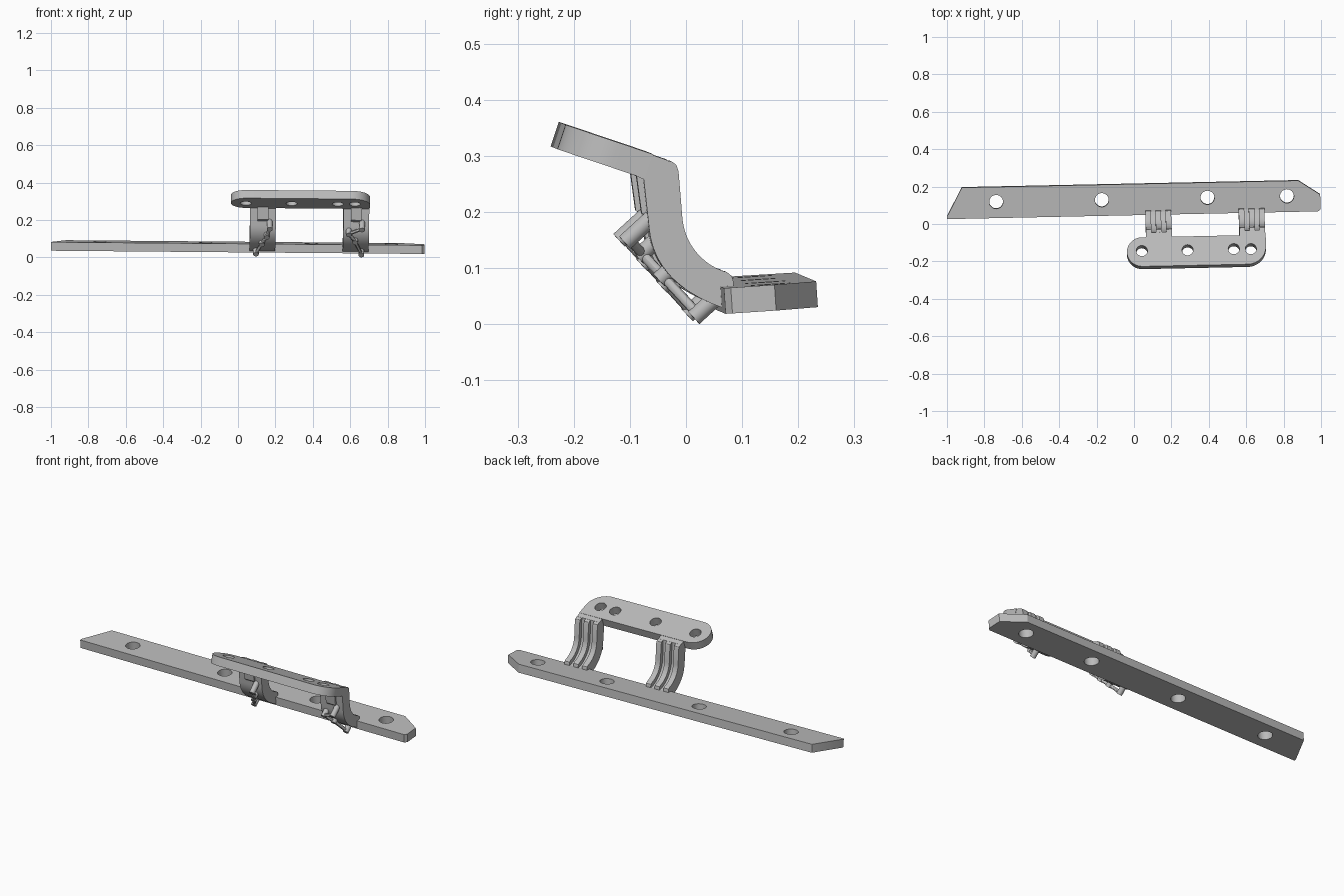
import bpy, bmesh, math
from mathutils import Matrix, Vector
from mathutils.geometry import interpolate_bezier

if "Cube" in bpy.data.objects:
    bpy.data.objects.remove(bpy.data.objects["Cube"])

mat = bpy.data.materials.new("grey metal")
mat.use_nodes = True
mat.diffuse_color = (0.5, 0.5, 0.5, 1)
mat.node_tree.nodes["Principled BSDF"].inputs["Base Color"].default_value = (0.5, 0.5, 0.5, 1)

# The whole bracket sits slightly turned and rolled
POSE = Matrix.Rotation(math.radians(1.2), 4, 'Z') @ Matrix.Rotation(math.radians(0.5), 4, 'Y')
ARM_SHIFT = Matrix.Translation((0, -0.01, 0.004))
# Maps profile (y, z, width) to (x, y, z)
SIDEWAYS = Matrix(((0, 0, 1, 0), (1, 0, 0, 0), (0, 1, 0, 0), (0, 0, 0, 1)))


def finish(name, bm, matrix):
    bmesh.ops.recalc_face_normals(bm, faces=bm.faces)
    mesh = bpy.data.meshes.new(name)
    bm.to_mesh(mesh)
    bm.free()
    mesh.transform(matrix)
    mesh.materials.append(mat)
    ob = bpy.data.objects.new(name, mesh)
    bpy.context.collection.objects.link(ob)
    return ob


def prism(name, outline, low, high, matrix):
    bm = bmesh.new()
    face = bm.faces.new([bm.verts.new((a, b, low)) for a, b in outline])
    ext = bmesh.ops.extrude_face_region(bm, geom=[face])["geom"]
    moved = [v for v in ext if isinstance(v, bmesh.types.BMVert)]
    bmesh.ops.translate(bm, verts=moved, vec=(0, 0, high - low))
    return finish(name, bm, matrix)


def rod(name, start, end, radius, matrix, sides=24):
    start, end = Vector(start), Vector(end)
    axis = end - start
    bm = bmesh.new()
    place = Matrix.Translation((start + end) / 2) @ axis.to_track_quat('Z', 'Y').to_matrix().to_4x4()
    bmesh.ops.create_cone(bm, cap_ends=True, segments=sides, radius1=radius,
                          radius2=radius, depth=axis.length, matrix=place)
    return finish(name, bm, matrix)


def drill(ob, centres, radius, matrix):
    for x, y in centres:
        cutter = rod("drill", (x, y, -0.2), (x, y, 0.2), radius, matrix, 32)
        cutter.hide_render = True
        mod = ob.modifiers.new("hole", 'BOOLEAN')
        mod.operation, mod.solver, mod.object = 'DIFFERENCE', 'EXACT', cutter
        bpy.context.view_layer.update()
        cut = bpy.data.meshes.new_from_object(ob.evaluated_get(bpy.context.evaluated_depsgraph_get()))
        ob.modifiers.clear()
        ob.data = cut
        bpy.data.objects.remove(cutter)


def arc(cx, cy, r, start, end, n=14):
    angles = [math.radians(start + (end - start) * i / n) for i in range(n + 1)]
    return [(cx + r * math.cos(a), cy + r * math.sin(a)) for a in angles]


def bend(*points):
    return [(p.x, p.y) for p in interpolate_bezier(*[Vector(p) for p in points], 18)]


# Long rail with clipped ends and four holes
rail_frame = POSE @ Matrix.Translation((0, 0.05, 0.027)) @ Matrix.Rotation(math.radians(3.8), 4, 'X')
rail = prism("long_rail", [(-1, 0), (0.985, 0), (0.998, 0.012), (0.998, 0.09), (0.882, 0.167),
                           (-0.917, 0.167), (-1, 0.012)], 0, 0.046, rail_frame)
drill(rail, [(-0.735, 0.087), (-0.17, 0.085), (0.395, 0.086), (0.82, 0.085)], 0.037, rail_frame)

# Upper plate, sloping down toward the back, with four holes
plate_frame = (POSE @ Matrix.Translation((0, -0.038, 0.297))
               @ Matrix.Rotation(math.radians(-18.6), 4, 'X'))
outline = (arc(0.038, -0.118, 0.082, 90, 270) + arc(0.6, -0.1, 0.1, 270, 360) + [(0.7, -0.036)])
plate = prism("upper_plate", outline, -0.046, 0, plate_frame)
drill(plate, [(0.036, -0.112), (0.281, -0.113), (0.528, -0.112), (0.619, -0.114)], 0.03, plate_frame)

# Side profiles of the curved arms
front = bend((-0.07, 0.17), (-0.062, 0.10), (-0.01, 0.055), (0.065, 0.03))
inner = bend((-0.031, 0.187), (-0.026, 0.13), (0.02, 0.08), (0.075, 0.07))
outer = bend((-0.011, 0.19), (-0.006, 0.14), (0.03, 0.105), (0.068, 0.095))
web = ([(-0.095, 0.267), (-0.08, 0.26)] + front + [(0.1, 0.036), (0.1, 0.06)]
       + inner[::-1] + [(-0.037, 0.294), (-0.085, 0.311)])
rib = ([(-0.04, 0.294), (-0.03, 0.292), (-0.022, 0.286), (-0.018, 0.275)] + outer
       + [(0.077, 0.088), (0.08, 0.078), (0.08, 0.06)]
       + [(y - 0.003, z - 0.003) for y, z in inner[::-1]])
gusset = [(-0.092, 0.266), (-0.083, 0.2), (-0.07, 0.19), (-0.07, 0.27)]

arm_frame = POSE @ ARM_SHIFT
WIDTH, RIB = 0.138, 0.03
LINE_TOP, LINE_LOW = Vector((0, -0.113, 0.147)), Vector((0, 0.01, 0.013))
INWARD = Vector((0, 0.737, 0.675))


def line_point(x, t):
    return LINE_TOP.lerp(LINE_LOW, t) + Vector((x, 0, 0))


# Pins on each arm: (offset across the arm, position down the row, length)
arms = {
    "right": (0.061, [(0.105, 0, 0.065), (0.09, 0.33, 0.045), (0.065, 0.62, 0.04), (0.035, 1, 0.065)]),
    "left": (0.56, [(0.1, 0, 0.065), (0.03, 0.2, 0.055), (0.065, 0.5, 0.04), (0.1, 1, 0.065)]),
}
for side, (x0, pins) in arms.items():
    prism(side + "_arm_web", web, x0, x0 + WIDTH, SIDEWAYS_FRAME := arm_frame @ SIDEWAYS)
    for i in range(3):
        x = x0 + i * (WIDTH - RIB) / 2
        prism(f"{side}_arm_rib_{i + 1}", rib, x, x + RIB, SIDEWAYS_FRAME)
    prism(side + "_arm_gusset", gusset, x0 + 0.04, x0 + WIDTH - 0.04, SIDEWAYS_FRAME)
    for i, (dx, t, length) in enumerate(pins):
        tip = line_point(x0 + dx, t)
        rod(f"{side}_pin_{i + 1}", tip, tip + INWARD * length, 0.015, arm_frame)
    # Thin tie bar joining the pins
    for i, (a, b) in enumerate(zip(pins, pins[1:])):
        rod(f"{side}_tie_bar_{i + 1}", line_point(x0 + a[0], a[1]) + INWARD * 0.01,
            line_point(x0 + b[0], b[1]) + INWARD * 0.01, 0.009, arm_frame, 12)

# Smooth the curved walls, keep the edges crisp
bpy.ops.object.select_all(action='DESELECT')
for ob in bpy.context.collection.objects:
    if ob.type == 'MESH':
        ob.select_set(True)
        bpy.context.view_layer.objects.active = ob
bpy.ops.object.shade_smooth_by_angle(angle=math.radians(30))
